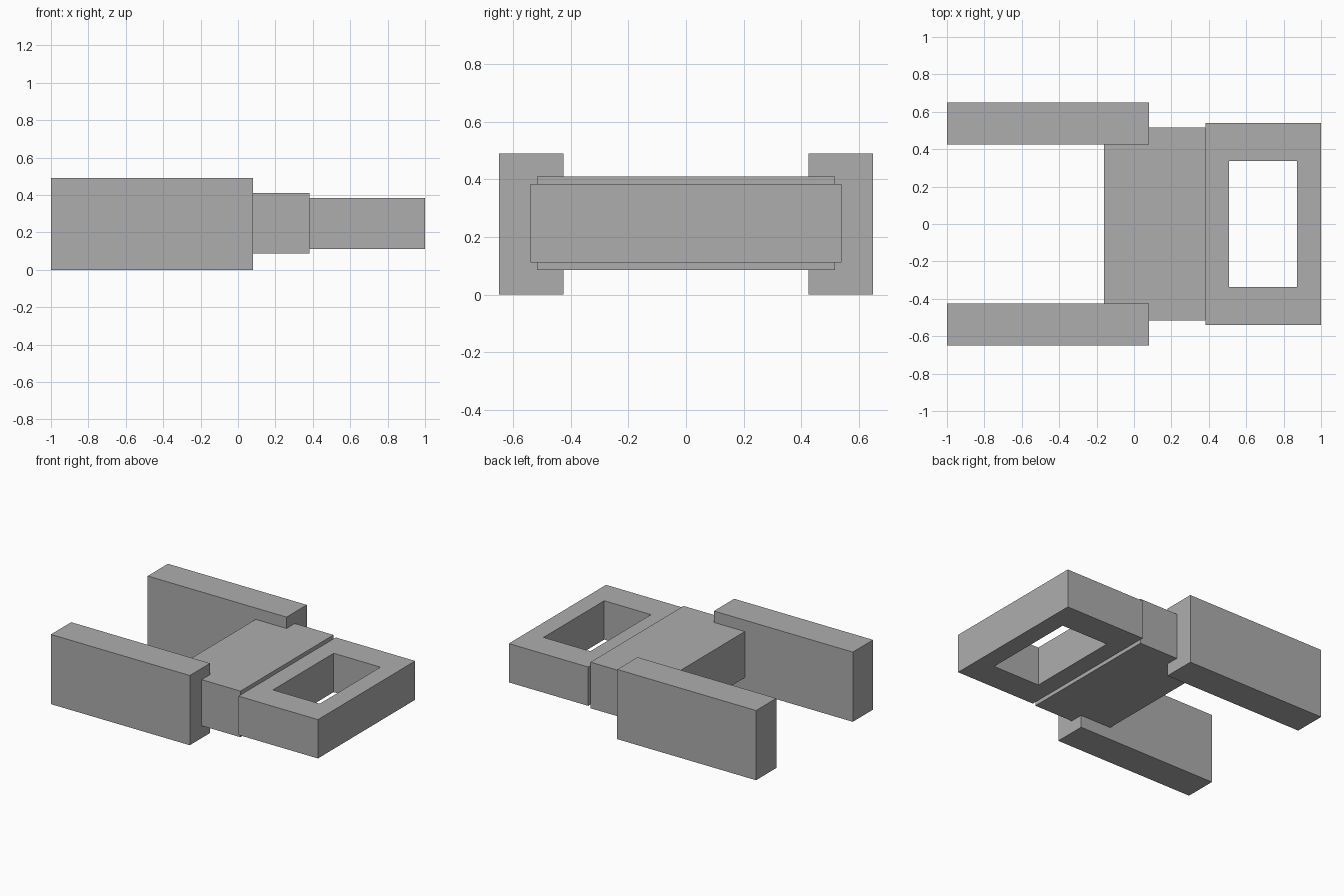
import bpy
import bmesh

old = bpy.data.objects.get("Cube")
if old:
    bpy.data.objects.remove(old, do_unlink=True)

GREY = (0.42, 0.42, 0.42, 1.0)
grey = bpy.data.materials.new("plain_grey")
grey.use_nodes = True
grey.diffuse_color = GREY
grey.node_tree.nodes["Principled BSDF"].inputs["Base Color"].default_value = GREY


def finish(name, bm):
    bmesh.ops.recalc_face_normals(bm, faces=bm.faces)
    mesh = bpy.data.meshes.new(name)
    bm.to_mesh(mesh)
    bm.free()
    mesh.materials.append(grey)
    obj = bpy.data.objects.new(name, mesh)
    bpy.context.collection.objects.link(obj)
    return obj


def box(name, x, y, z):
    """Box from (low, high) ranges on each axis."""
    bm = bmesh.new()
    bmesh.ops.create_cube(bm, size=1)
    for v in bm.verts:
        v.co = [r[0] + (c + 0.5) * (r[1] - r[0]) for c, r in zip(v.co, (x, y, z))]
    return finish(name, bm)


def window_frame(name, outer, inner, z):
    """Rectangular ring; outer and inner are (x low, x high, half width)."""
    bm = bmesh.new()
    loops = []
    for x0, x1, h in (outer, inner):
        corners = ((x0, -h), (x1, -h), (x1, h), (x0, h))
        loops.append([bm.verts.new((x, y, z[0])) for x, y in corners])
    for i in range(4):
        j = (i + 1) % 4
        bm.faces.new((loops[0][i], loops[0][j], loops[1][j], loops[1][i]))
    # Extrude the flat ring to its full thickness
    ext = bmesh.ops.extrude_face_region(bm, geom=bm.faces[:])
    top = [g for g in ext["geom"] if isinstance(g, bmesh.types.BMVert)]
    bmesh.ops.translate(bm, verts=top, vec=(0, 0, z[1] - z[0]))
    return finish(name, bm)


# Pair of tall side arms
for name, y in (("back_arm", (0.425, 0.65)), ("front_arm", (-0.65, -0.425))):
    box(name, (-1.0, 0.08), y, (0.0, 0.49))

# Central block joining the arms
box("central_block", (-0.16, 0.381), (-0.517, 0.517), (0.086, 0.41))

# End frame with a rectangular opening
window_frame("end_frame", (0.383, 1.0, 0.54), (0.508, 0.872, 0.337), (0.111, 0.384))
